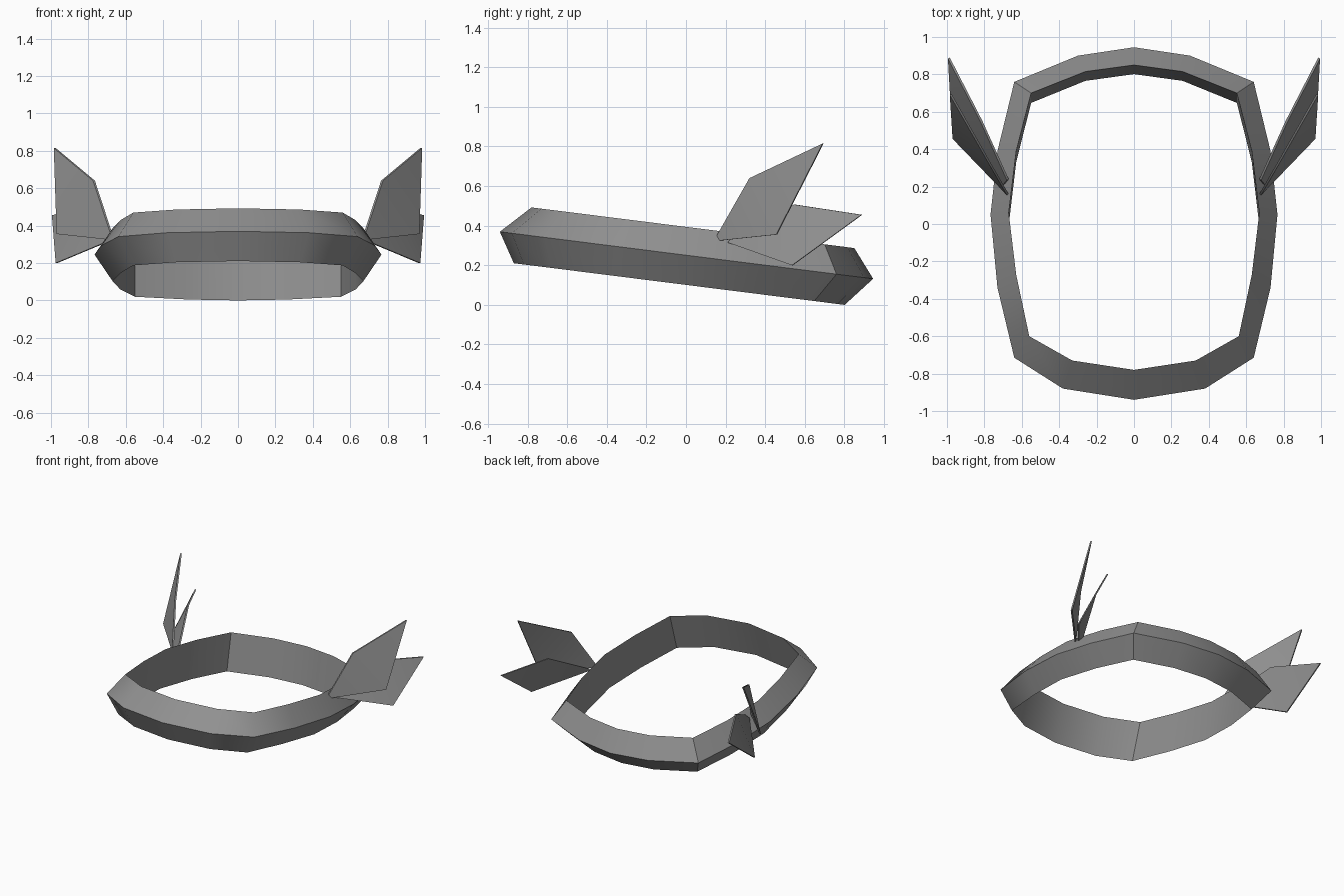
import bpy
import math

cube = bpy.data.objects.get("Cube")
if cube:
    bpy.data.objects.remove(cube, do_unlink=True)

grey = bpy.data.materials.new("mid_grey")
colour = (0.28, 0.28, 0.28, 1)
grey.diffuse_color = colour
grey.use_nodes = True
grey.node_tree.nodes["Principled BSDF"].inputs["Base Color"].default_value = colour


def build(name, verts, faces, angle=40):
    mesh = bpy.data.meshes.new(name)
    mesh.from_pydata(verts, [], faces)
    mesh.materials.append(grey)
    obj = bpy.data.objects.new(name, mesh)
    bpy.context.collection.objects.link(obj)
    bpy.ops.object.select_all(action="DESELECT")
    obj.select_set(True)
    bpy.context.view_layer.objects.active = obj
    bpy.ops.object.mode_set(mode="EDIT")
    bpy.ops.mesh.select_all(action="SELECT")
    bpy.ops.mesh.normals_make_consistent(inside=False)
    bpy.ops.object.mode_set(mode="OBJECT")
    bpy.ops.object.shade_smooth_by_angle(angle=math.radians(angle))
    return obj


def full_loop(half):
    """Complete a half outline, running front to back, by mirroring it."""
    return half + [(-x, y) for x, y in half[-2:0:-1]]


# Tilted circlet: a triangular section swept around a rounded outline
ridge_half = [(0, -.94), (.38, -.88), (.64, -.715), (.73, -.34), (.767, .05),
              (.73, .39), (.64, .76), (.3, .9), (0, .945)]
inner_half = [(0, -.78), (.33, -.73), (.56, -.6), (.63, -.27), (.67, .06),
              (.63, .39), (.55, .7), (.26, .815), (0, .85)]
slope = -.126
ridge = [(x, y, .251 + slope * y) for x, y in full_loop(ridge_half)]
upper = [(x, y, .394 + slope * y) for x, y in full_loop(inner_half)]
lower = [(x, y, .101 + slope * y)
         for x, y in full_loop([(x, 1.025 * y - .07) for x, y in inner_half])]
n = len(ridge)
band_faces = []
for ring in range(3):
    a, b = ring * n, (ring + 1) % 3 * n
    for i in range(n):
        j = (i + 1) % n
        band_faces.append((a + i, a + j, b + j, b + i))
build("circlet_band", upper + ridge + lower, band_faces)

# Pairs of thin swept blades: two root points, lower corner, tip, upper corner
blades = {
    "upper_blade": [(.68, .155, .35), (.695, .17, .325), (.97, .455, .355),
                    (.985, .69, .815), (.775, .32, .64)],
    "lower_blade": [(.68, .235, .345), (.7, .21, .315), (.975, .535, .2),
                    (.995, .885, .455), (.82, .545, .507)],
}
thickness = .01
for name, outline in blades.items():
    for side, sign in (("left", 1), ("right", -1)):
        front = [(sign * x, y, z) for x, y, z in outline]
        back = [(x - sign * thickness, y + thickness / 2, z) for x, y, z in front]
        count = len(front)
        faces = [(0, 1, 2, 4), (2, 3, 4), (5, 6, 7, 9), (7, 8, 9)]
        for i in range(count):
            j = (i + 1) % count
            faces.append((i, j, j + count, i + count))
        build(side + "_" + name, front + back, faces)
